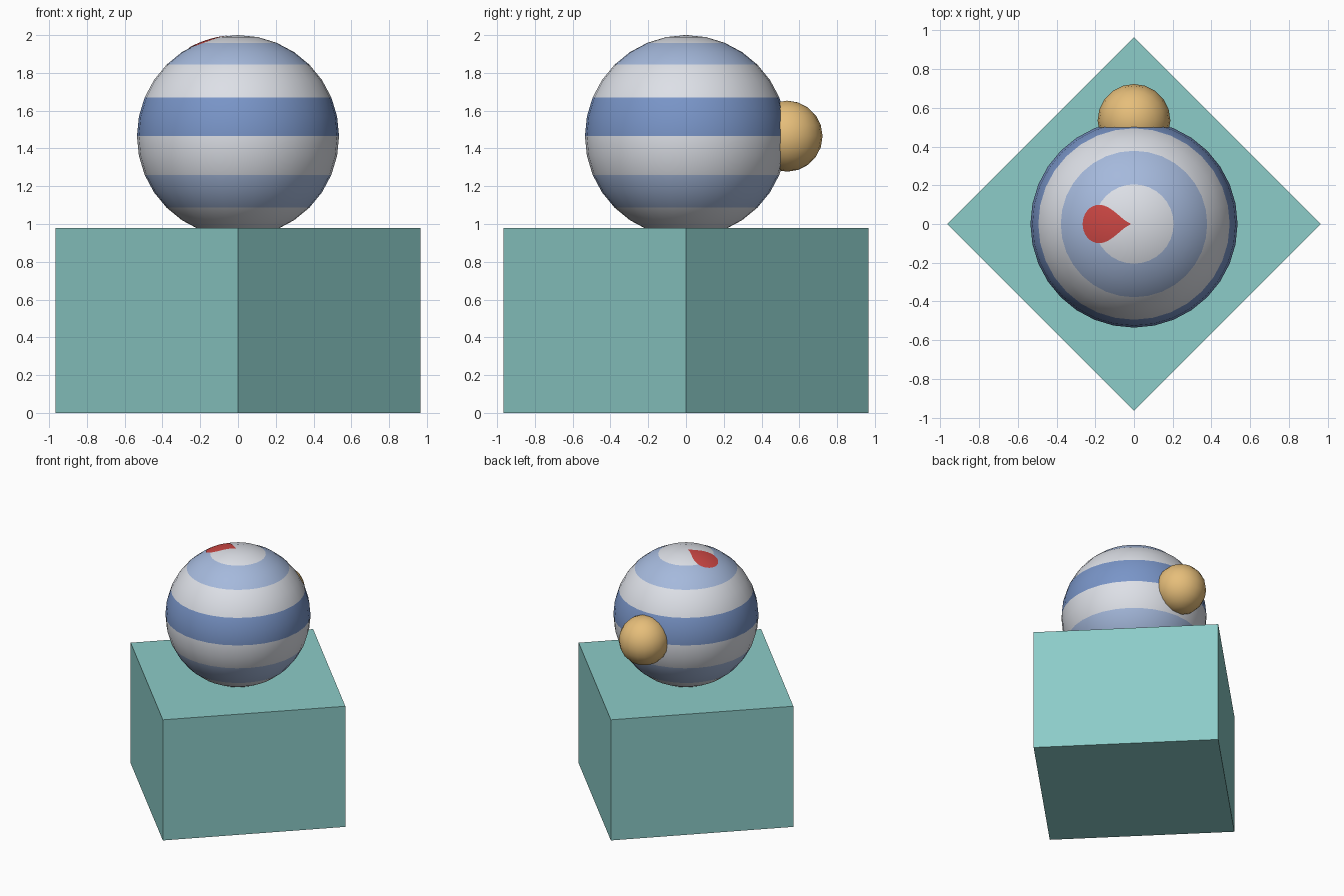
import bpy, bmesh, math
from mathutils import Vector

if "Cube" in bpy.data.objects:
    bpy.data.objects.remove(bpy.data.objects["Cube"])


def material(name, r, g, b):
    m = bpy.data.materials.new(name)
    lin = [((c / 255 + 0.055) / 1.055) ** 2.4 for c in (r, g, b)]
    m.diffuse_color = (*lin, 1)
    m.use_nodes = True
    m.node_tree.nodes["Principled BSDF"].inputs["Base Color"].default_value = m.diffuse_color
    return m


teal = material("teal", 140, 204, 200)
white = material("pale_grey", 221, 224, 231)
light_blue = material("light_blue", 165, 185, 220)
blue = material("blue", 121, 149, 200)
gold = material("gold", 230, 190, 122)
red = material("red", 202, 70, 67)


def add(name, bm, mats, smooth=True):
    for f in bm.faces:
        f.smooth = smooth
    me = bpy.data.meshes.new(name)
    bm.to_mesh(me)
    bm.free()
    for m in mats:
        me.materials.append(m)
    ob = bpy.data.objects.new(name, me)
    bpy.context.collection.objects.link(ob)
    return ob


R, CENTRE = 0.535, Vector((0, 0, 1.465))

# Plinth: square block turned 45 degrees
bm = bmesh.new()
bmesh.ops.create_cube(bm, size=1)
plinth = add("plinth", bm, [teal], smooth=False)
side = 0.965 * math.sqrt(2)
plinth.scale = (side, side, 0.98)
plinth.location.z = 0.49
plinth.rotation_euler.z = math.radians(45)

# Striped ball: bands of 22.5 degrees from the pole
bm = bmesh.new()
bmesh.ops.create_uvsphere(bm, u_segments=32, v_segments=16, radius=R)
bands = [0, 1, 0, 2, 0, 1, 0, 2]
for f in bm.faces:
    angle = f.calc_center_median().angle(Vector((0, 0, 1)))
    f.material_index = bands[min(7, int(math.degrees(angle) / 22.5))]
ball = add("striped_ball", bm, [white, light_blue, blue])
ball.location = CENTRE

# Small ball on the back
bm = bmesh.new()
bmesh.ops.create_uvsphere(bm, u_segments=20, v_segments=10, radius=0.188)
knob = add("small_ball", bm, [gold])
knob.location = (0, R, CENTRE.z)

# Red drop: an oval in polar angle and azimuth, laid on the ball near its pole
bm = bmesh.new()


def on_ball(polar, azimuth):
    p, a = math.radians(polar), math.radians(azimuth)
    return bm.verts.new(Vector((math.sin(p) * math.cos(a), math.sin(p) * math.sin(a),
                                math.cos(p))) * (R + 0.0008))


N, RINGS = 48, 8
mid = on_ball(15.7, 180)
rings = []
for k in range(1, RINGS + 1):
    s = k / RINGS
    rings.append([on_ball(15.7 + 14.0 * s * math.cos(2 * math.pi * i / N),
                          180 + 33 * s * math.sin(2 * math.pi * i / N)) for i in range(N)])
for i in range(N):
    j = (i + 1) % N
    bm.faces.new((mid, rings[0][i], rings[0][j]))
    for a, b in zip(rings, rings[1:]):
        bm.faces.new((a[i], b[i], b[j], a[j]))
bm.normal_update()
for f in bm.faces:
    if f.normal.dot(f.calc_center_median()) < 0:
        f.normal_flip()
drop = add("red_drop", bm, [red])
drop.location = CENTRE
